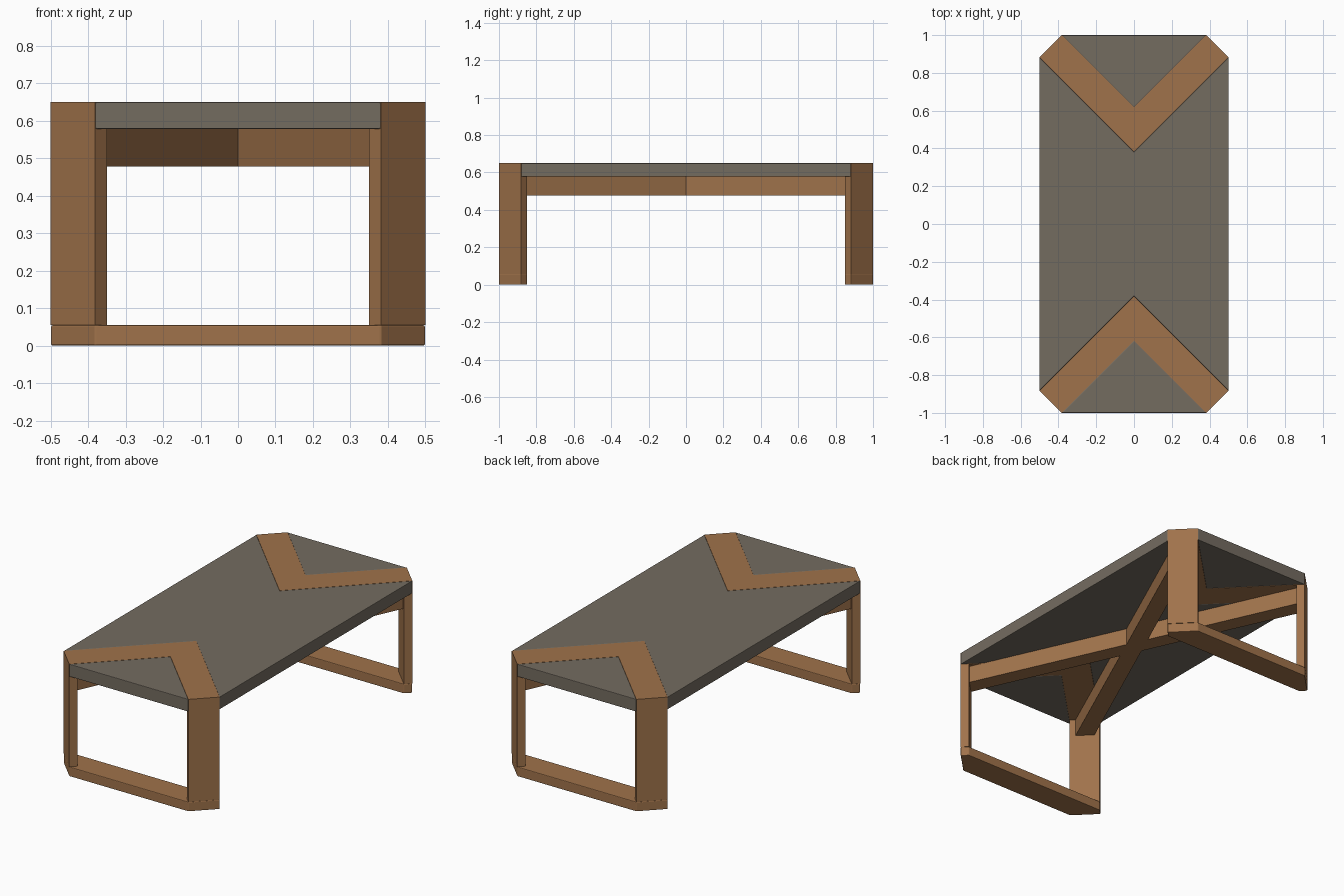
import bpy
import bmesh
from mathutils import Vector

cube = bpy.data.objects.get("Cube")
if cube:
    bpy.data.objects.remove(cube, do_unlink=True)

HALF_W, HALF_L = 0.5, 1.0
CUT = 0.118            # corner chamfer
DEPTH = 0.032          # leg thickness measured along x and y
FOOT, BEAM, SLAB, TOP = 0.055, 0.478, 0.578, 0.65


def material(name, rgb):
    mat = bpy.data.materials.new(name)
    mat.use_nodes = True
    color = (*rgb, 1.0)
    mat.diffuse_color = color
    mat.node_tree.nodes["Principled BSDF"].inputs["Base Color"].default_value = color
    return mat


wood = material("warm wood", (0.352, 0.171, 0.070))
stone = material("grey stone", (0.175, 0.150, 0.118))


def prism(name, polygons, z0, z1, mat, bevel=0.003, drop=(), drop_z=0.0):
    """Extrude plan polygons sharing corners; polygons listed in drop reach down to drop_z."""
    bm = bmesh.new()
    verts = {}

    def corner(p):
        key = (round(p[0], 4), round(p[1], 4))
        if key not in verts:
            verts[key] = bm.verts.new((p[0], p[1], z0))
        return verts[key]

    faces = [bm.faces.new([corner(p) for p in poly]) for poly in polygons]
    for face in faces:
        face.normal_update()
        if face.normal.z > 0:
            face.normal_flip()
    legs = [faces[i] for i in drop]
    # Keep the underside, lift a copy to form the upper side
    result = bmesh.ops.extrude_face_region(bm, geom=faces, use_keep_orig=True)
    lifted = [g for g in result["geom"] if isinstance(g, bmesh.types.BMVert)]
    bmesh.ops.translate(bm, verts=lifted, vec=(0, 0, z1 - z0))
    for leg in legs:
        out = bmesh.ops.extrude_discrete_faces(bm, faces=[leg])["faces"][0]
        bmesh.ops.translate(bm, verts=out.verts, vec=(0, 0, drop_z - z0))
    bmesh.ops.recalc_face_normals(bm, faces=bm.faces)
    mesh = bpy.data.meshes.new(name)
    bm.to_mesh(mesh)
    bm.free()
    mesh.materials.append(mat)
    obj = bpy.data.objects.new(name, mesh)
    bpy.context.collection.objects.link(obj)
    if bevel:
        mod = obj.modifiers.new("soft edges", "BEVEL")
        mod.width = bevel
        mod.segments = 2
        mod.limit_method = "ANGLE"
    return obj


# Plan corners in the +x +y quarter
end_pt = Vector((HALF_W - CUT, HALF_L))
side_pt = Vector((HALF_W, HALF_L - CUT))
step = Vector((DEPTH, DEPTH))
end_in, side_in = end_pt - step, side_pt - step
apex_out = Vector((0, HALF_L - end_pt.x))
apex_in = Vector((0, side_pt.y - HALF_W))


def flip(p, sx, sy):
    return Vector((p.x * sx, p.y * sy))


# Centre panel of the top
prism("top_centre_panel",
      [[flip(side_pt, -1, -1), flip(apex_in, 1, -1), flip(side_pt, 1, -1),
        side_pt, apex_in, flip(side_pt, -1, 1)]], SLAB, TOP, stone)

for sy, end in ((-1, "front"), (1, "back")):
    # Triangular end panel
    prism(end + "_end_panel",
          [[flip(end_pt, -1, sy), flip(end_pt, 1, sy), flip(apex_out, 1, sy)]],
          SLAB, TOP, stone)

    # Chevron inlay whose two ends turn down into legs
    polys = []
    for sx in (-1, 1):
        polys.append([flip(p, sx, sy) for p in (end_pt, side_pt, side_in, end_in)])
        polys.append([flip(p, sx, sy) for p in (end_in, side_in, apex_in, apex_out)])
    frame = prism(end + "_chevron_and_legs", polys, SLAB, TOP, wood, 0, (0, 2), FOOT)
    bm = bmesh.new()
    bm.from_mesh(frame.data)
    bmesh.ops.remove_doubles(bm, verts=bm.verts, dist=0.0001)
    # Drop the hidden seams between arms and legs
    seams = [f for f in bm.faces if any(len(e.link_faces) > 2 for e in f.edges)
             and all(abs(v.co.z - SLAB) < 0.001 for v in f.verts)
             and abs(f.calc_center_median().x) > 0.35]
    bmesh.ops.delete(bm, geom=seams, context="FACES_ONLY")
    bmesh.ops.recalc_face_normals(bm, faces=bm.faces)
    bm.to_mesh(frame.data)
    bm.free()

    # Floor bar joining the legs
    half = [end_pt, side_pt, side_in]
    outline = [flip(p, 1, sy) for p in half] + [flip(p, -1, sy) for p in reversed(half)]
    prism(end + "_floor_bar", [outline], 0, FOOT, wood, 0.004)

# Crossed diagonal beams under the top, ends mitred to the legs
mid = (end_in + side_in) / 2 + Vector((0.005, 0.005))
spread = Vector((0.037, -0.037))
corners = [mid + spread, mid - spread, -mid - spread, -mid + spread]
for sx, side in ((1, "left"), (-1, "right")):
    prism(side + "_diagonal_beam", [[flip(p, sx, 1) for p in corners]],
          BEAM, SLAB, wood, 0)
